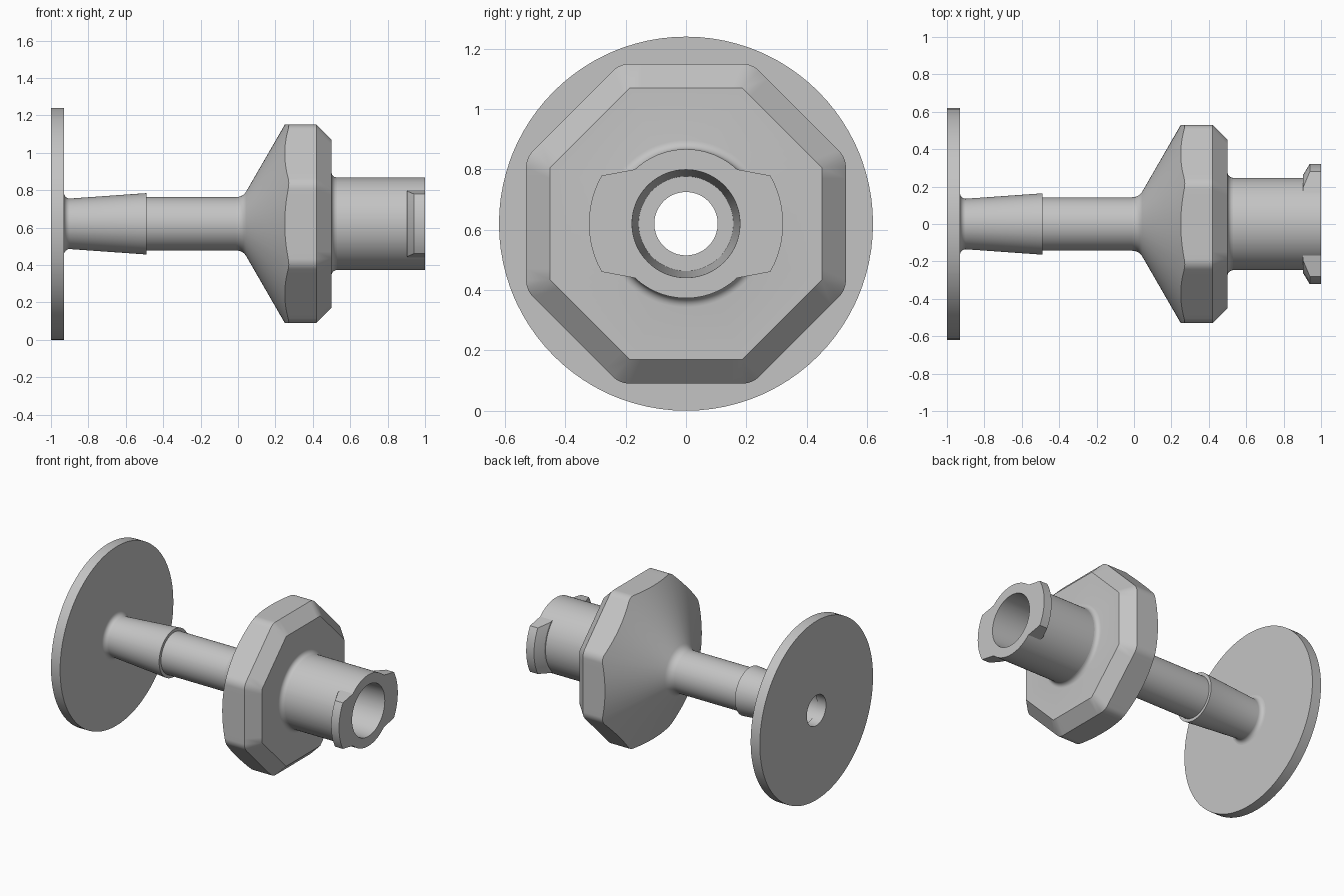
import bpy, bmesh
from math import sin, cos, radians, pi, atan2, hypot

AXIS_Z = 0.62

old = bpy.data.objects.get("Cube")
if old:
    bpy.data.objects.remove(old, do_unlink=True)

grey = bpy.data.materials.new("light_grey_plastic")
grey.use_nodes = True
grey.diffuse_color = (0.55, 0.55, 0.55, 1)
grey.node_tree.nodes["Principled BSDF"].inputs["Base Color"].default_value = (0.55, 0.55, 0.55, 1)


def finish(name, bm):
    """Turn a bmesh into a smooth-shaded object on the main axis."""
    bmesh.ops.remove_doubles(bm, verts=bm.verts, dist=1e-5)
    mesh = bpy.data.meshes.new(name)
    bm.to_mesh(mesh)
    bm.free()
    mesh.materials.append(grey)
    obj = bpy.data.objects.new(name, mesh)
    obj.location.z = AXIS_Z
    bpy.context.collection.objects.link(obj)
    bpy.ops.object.select_all(action='DESELECT')
    bpy.context.view_layer.objects.active = obj
    obj.select_set(True)
    bpy.ops.object.shade_smooth_by_angle(angle=radians(28))
    return obj


def loft(name, loops, caps=False):
    """Skin a series of closed loops of (x, y, z) points."""
    bm = bmesh.new()
    rings = [[bm.verts.new(p) for p in loop] for loop in loops]
    n = len(rings[0])
    for a, b in zip(rings, rings[1:]):
        for i in range(n):
            j = (i + 1) % n
            bm.faces.new((a[i], a[j], b[j], b[i]))
    if caps:
        bm.faces.new(rings[0][::-1])
        bm.faces.new(rings[-1])
    return finish(name, bm)


def arc(cx, cr, rad, start, end, n=6):
    """Fillet points (x, radius) in a turning profile."""
    angles = [radians(start + (end - start) * i / n) for i in range(n + 1)]
    return [(cx + rad * cos(a), cr + rad * sin(a)) for a in angles]


# Octagon outline: a sharp inner octagon offset outward gives rounded corners
APOTHEM, OFFSET, ARC_N, FLAT_N = 0.45, 0.08, 8, 10
circum = APOTHEM / cos(pi / 8)
inner, outer = [], []


def add_point(y, z, direction):
    inner.append((y, z))
    outer.append((y + OFFSET * cos(direction), z + OFFSET * sin(direction)))


def corner(k):
    a = pi / 8 + k * pi / 4
    return circum * cos(a), circum * sin(a)


for k in range(8):
    (y0, z0), (y1, z1) = corner(k), corner(k + 1)
    for i in range(ARC_N + 1):
        add_point(y0, z0, (k + i / ARC_N) * pi / 4)
    for i in range(1, FLAT_N):
        t = i / FLAT_N
        add_point(y0 + (y1 - y0) * t, z0 + (z1 - z0) * t, (k + 1) * pi / 4)

ANGLES = [atan2(z, y) for y, z in outer]


def circles(profile):
    return [[(x, r * cos(a), r * sin(a)) for a in ANGLES] for x, r in profile]


# Round end flange with its central hole
loft("end_flange", circles([(-0.93, 0.112), (-0.93, 0.105), (-1, 0.105),
                            (-1, 0.62), (-0.93, 0.62), (-0.93, 0.165)]))

# Tapered barb and straight stem
loft("barbed_stem", circles(arc(-0.90, 0.165, 0.03, 180, 270)
                            + [(-0.49, 0.164), (-0.49, 0.143), (-0.008, 0.143)]))

# Octagonal hub: cone trimmed by the octagon, flat rim, front bevel and fillet
slope = 3 ** 0.5
cone_edge = [(0.25 + (hypot(y, z) - APOTHEM - OFFSET) / slope, y, z) for y, z in outer]
loft("octagonal_hub",
     circles(arc(-0.008, 0.203, 0.06, -90, -30))
     + [cone_edge,
        [(0.42, y, z) for y, z in outer],
        [(0.50, y, z) for y, z in inner]]
     + circles(arc(0.53, 0.277, 0.03, 180, 270)))

# Socket tube, its tapered bore, and the narrow bore back to the flange
loft("socket", circles([(0.53, 0.247), (1, 0.247), (1, 0.179), (0.25, 0.157),
                        (0.25, 0.105), (0.22, 0.105), (0.22, 0.112), (-0.93, 0.112)]))


# Two locking lugs on the socket mouth, with sloped backs
def lug_loop(x, r, half, side, n=12):
    pts = []
    for rad, h in ((0.225, -57), (r, half)):
        for i in range(n + 1):
            a = radians(h * (2 * i / n - 1))
            pts.append((x, side * rad * cos(a), side * rad * sin(a)))
    return pts


for lug_name, side in (("front_lug", -1), ("back_lug", 1)):
    loft(lug_name, [lug_loop(0.904, 0.262, 42, side),
                    lug_loop(0.94, 0.322, 29.7, side),
                    lug_loop(1.0, 0.322, 29.7, side)], caps=True)
